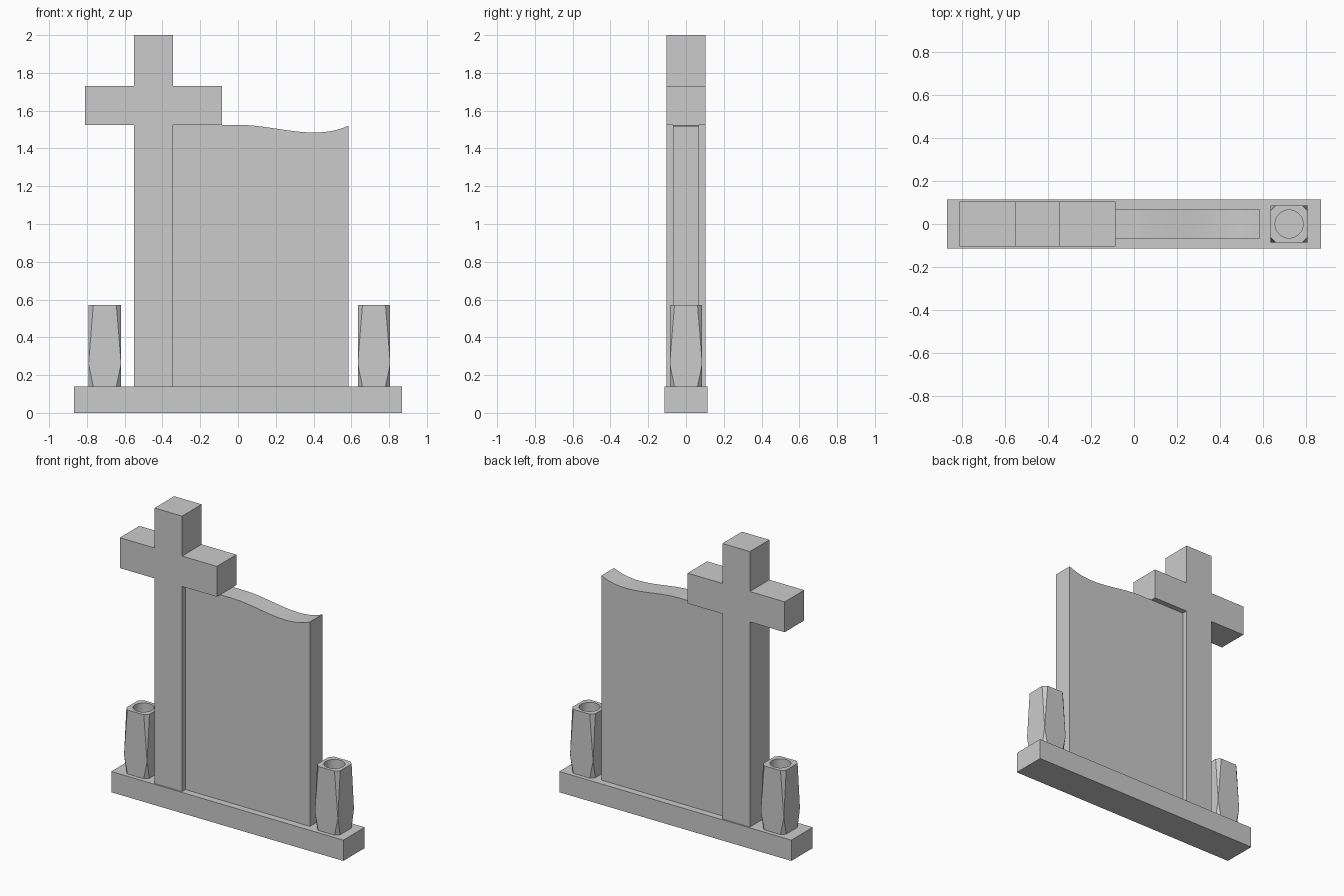
import bpy, bmesh
from mathutils import Vector
from mathutils.geometry import interpolate_bezier

if "Cube" in bpy.data.objects:
    bpy.data.objects.remove(bpy.data.objects["Cube"])


def finish(name, bm, smooth=False):
    bmesh.ops.recalc_face_normals(bm, faces=bm.faces[:])
    mesh = bpy.data.meshes.new(name)
    bm.to_mesh(mesh)
    bm.free()
    obj = bpy.data.objects.new(name, mesh)
    bpy.context.collection.objects.link(obj)
    if smooth:
        smooth_edges(obj)
    return obj


def smooth_edges(obj):
    bpy.ops.object.select_all(action='DESELECT')
    obj.select_set(True)
    bpy.context.view_layer.objects.active = obj
    bpy.ops.object.shade_smooth_by_angle()


def extrude_outline(name, outline, half_depth, smooth=False):
    """Extrude an (x, z) outline symmetrically along y."""
    bm = bmesh.new()
    face = bm.faces.new([bm.verts.new((x, -half_depth, z)) for x, z in outline])
    new = bmesh.ops.extrude_face_region(bm, geom=[face])["geom"]
    verts = [v for v in new if isinstance(v, bmesh.types.BMVert)]
    bmesh.ops.translate(bm, verts=verts, vec=(0, 2 * half_depth, 0))
    return finish(name, bm, smooth)


BASE_TOP = 0.14

# Plinth
extrude_outline("base", [(-0.867, 0), (0.867, 0), (0.867, BASE_TOP), (-0.867, BASE_TOP)], 0.114)

# Cross
L, R, LO, HI = -0.55, -0.345, 1.525, 1.73
extrude_outline("cross", [
    (L, BASE_TOP), (R, BASE_TOP), (R, LO), (-0.085, LO), (-0.085, HI), (R, HI),
    (R, 2.0), (L, 2.0), (L, HI), (-0.81, HI), (-0.81, LO), (L, LO)], 0.104)

# Headstone slab with a wavy top
wave = interpolate_bezier(Vector((0, 1.525)), Vector((0.2, 1.525)),
                          Vector((0.4, 1.437)), Vector((0.585, 1.52)), 24)
slab = [(R, 1.525)] + [(p.x, p.y) for p in wave] + [(0.585, BASE_TOP), (R, BASE_TOP)]
extrude_outline("headstone", slab, 0.068, smooth=True)


# Vases: square blocks whose corners taper to chamfers at top and bottom
def vase(name, cx):
    h, c, top, waist = 0.086, 0.025, 0.572, 0.26
    bm = bmesh.new()
    for sx in (-1, 1):
        for sy in (-1, 1):
            bm.verts.new((cx + sx * h, sy * h, waist))
            for z in (BASE_TOP, top):
                bm.verts.new((cx + sx * (h - c), sy * h, z))
                bm.verts.new((cx + sx * h, sy * (h - c), z))
    bmesh.ops.convex_hull(bm, input=bm.verts[:])
    bmesh.ops.dissolve_limit(bm, angle_limit=0.01, verts=bm.verts[:], edges=bm.edges[:])
    body = finish(name, bm)

    # Round flower hole
    bpy.ops.mesh.primitive_cylinder_add(vertices=40, radius=0.065, depth=0.6,
                                        location=(cx, 0, 0.28 + 0.3))
    cutter = bpy.context.object
    cutter.hide_render = True
    mod = body.modifiers.new("hole", 'BOOLEAN')
    mod.operation = 'DIFFERENCE'
    mod.solver = 'EXACT'
    mod.object = cutter
    bpy.ops.object.select_all(action='DESELECT')
    body.select_set(True)
    bpy.context.view_layer.objects.active = body
    bpy.ops.object.modifier_apply(modifier=mod.name)
    bpy.data.objects.remove(cutter)


vase("left_vase", -0.705)
vase("right_vase", 0.72)
